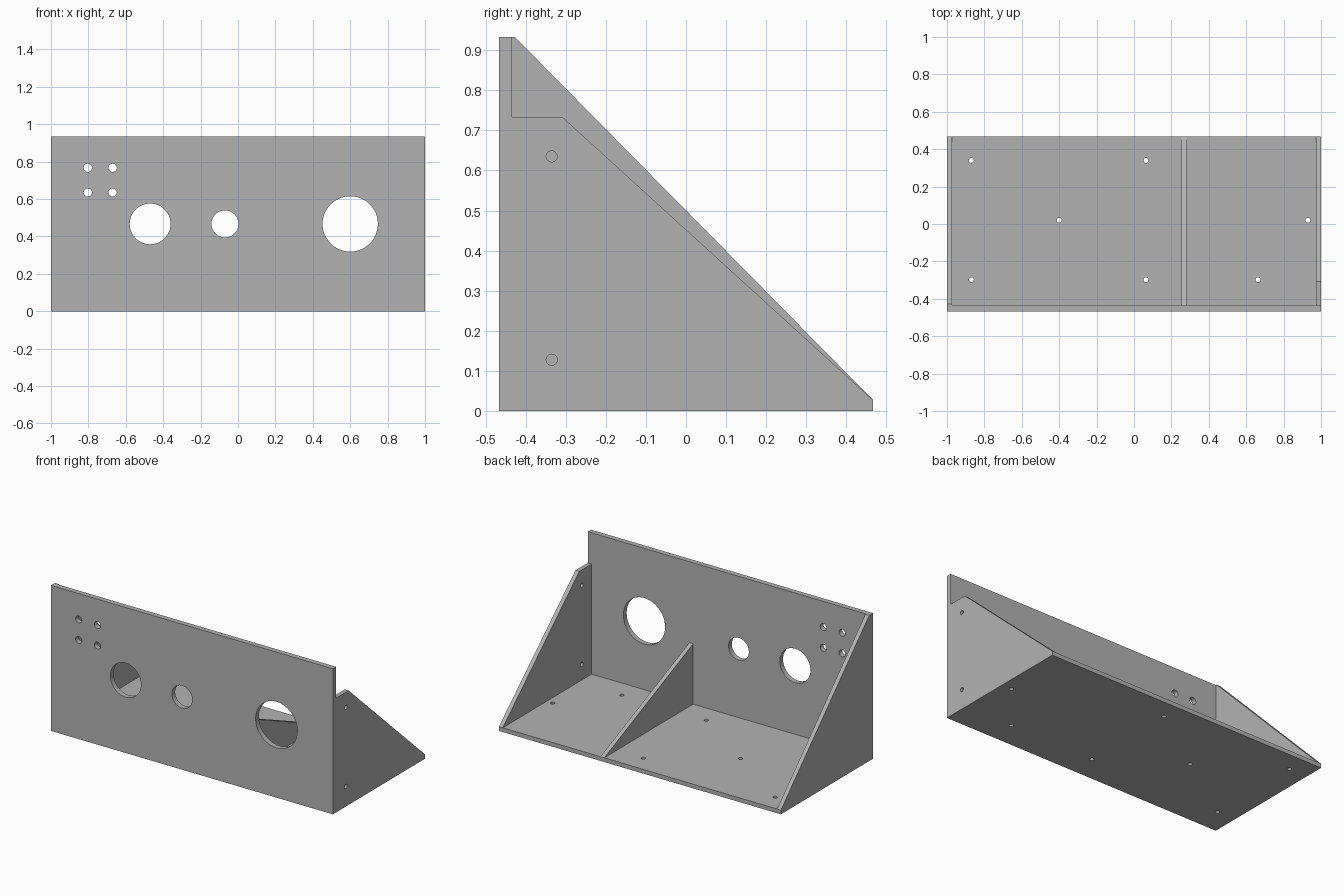
import bpy, bmesh, math
from mathutils import Matrix, Vector

if "Cube" in bpy.data.objects:
    bpy.data.objects.remove(bpy.data.objects["Cube"])

grey = bpy.data.materials.new("mid grey")
grey.use_nodes = True
grey.diffuse_color = (0.45, 0.45, 0.45, 1)
grey.node_tree.nodes["Principled BSDF"].inputs["Base Color"].default_value = (0.45, 0.45, 0.45, 1)

X, Y, Z = Vector((1, 0, 0)), Vector((0, 1, 0)), Vector((0, 0, 1))


def rectangle(u0, u1, v0, v1):
    return [(u0, v0), (u1, v0), (u1, v1), (u0, v1)]


def circle(u, v, r, sides=48):
    steps = [2 * math.pi * i / sides for i in range(sides)]
    return [(u + r * math.cos(a), v + r * math.sin(a)) for a in steps]


def plate(name, outline, holes, axes, start, end):
    """Filled profile with round holes, spanning start..end along its normal."""
    curve = bpy.data.curves.new(name, "CURVE")
    curve.dimensions = "2D"
    curve.fill_mode = "BOTH"
    curve.extrude = (end - start) / 2
    for loop in [outline] + [circle(*h) for h in holes]:
        spline = curve.splines.new("POLY")
        spline.points.add(len(loop) - 1)
        for point, (u, v) in zip(spline.points, loop):
            point.co = (u, v, 0, 1)
        spline.use_cyclic_u = True
    obj = bpy.data.objects.new(name, curve)
    bpy.context.collection.objects.link(obj)
    bpy.ops.object.select_all(action="DESELECT")
    obj.select_set(True)
    bpy.context.view_layer.objects.active = obj
    bpy.ops.object.convert(target="MESH")
    obj = bpy.context.view_layer.objects.active

    # Turn the profile into its plane and weld the caps to the rim
    u, v = axes
    normal = u.cross(v)
    turn = Matrix((u, v, normal)).transposed().to_4x4()
    obj.data.transform(Matrix.Translation(normal * (start + end) / 2) @ turn)
    bm = bmesh.new()
    bm.from_mesh(obj.data)
    bmesh.ops.remove_doubles(bm, verts=bm.verts, dist=1e-5)
    bmesh.ops.recalc_face_normals(bm, faces=bm.faces)
    bm.to_mesh(obj.data)
    bm.free()
    obj.data.materials.clear()
    obj.data.materials.append(grey)
    bpy.ops.object.shade_smooth_by_angle(angle=math.radians(30))
    obj.name = name
    return obj


HALF_DEPTH, HEIGHT = 0.467, 0.933
INNER = -0.434     # back of the front panel
FLOOR = 0.027      # thickness of the floor and side walls

# Front panel: three large openings and a square of four small holes
openings = [(-0.47, 0.467, 0.109), (-0.07, 0.467, 0.072), (0.6, 0.467, 0.148)]
openings += [(x, z, 0.022) for x in (-0.803, -0.67) for z in (0.635, 0.767)]
plate("front_panel", rectangle(-1, 1, 0, HEIGHT), openings, (X, Z), -INNER, HALF_DEPTH)

# Floor with its screw holes
screws = [(x, y, 0.0133) for x in (-0.87, 0.064) for y in (-0.298, 0.34)]
screws += [(0.663, -0.298, 0.0133), (-0.4, 0.02, 0.0133), (0.93, 0.02, 0.0133)]
plate("floor", rectangle(-1, 1, INNER, HALF_DEPTH), screws, (X, Y), 0, FLOOR)

# Sloping walls standing on the floor
foot = [(INNER, FLOOR), (HALF_DEPTH, FLOOR)]
plate("right_wall", foot + [(-0.427, HEIGHT), (INNER, HEIGHT)], [],
      (Y, Z), -1, FLOOR - 1)
plate("left_wall", foot + [(-0.308, 0.733), (INNER, 0.733)],
      [(-0.335, z, 0.0137) for z in (0.128, 0.635)], (Y, Z), 1 - FLOOR, 1)
plate("middle_rib", foot + [(INNER, 0.414)], [], (Y, Z), 0.253, 0.28)
